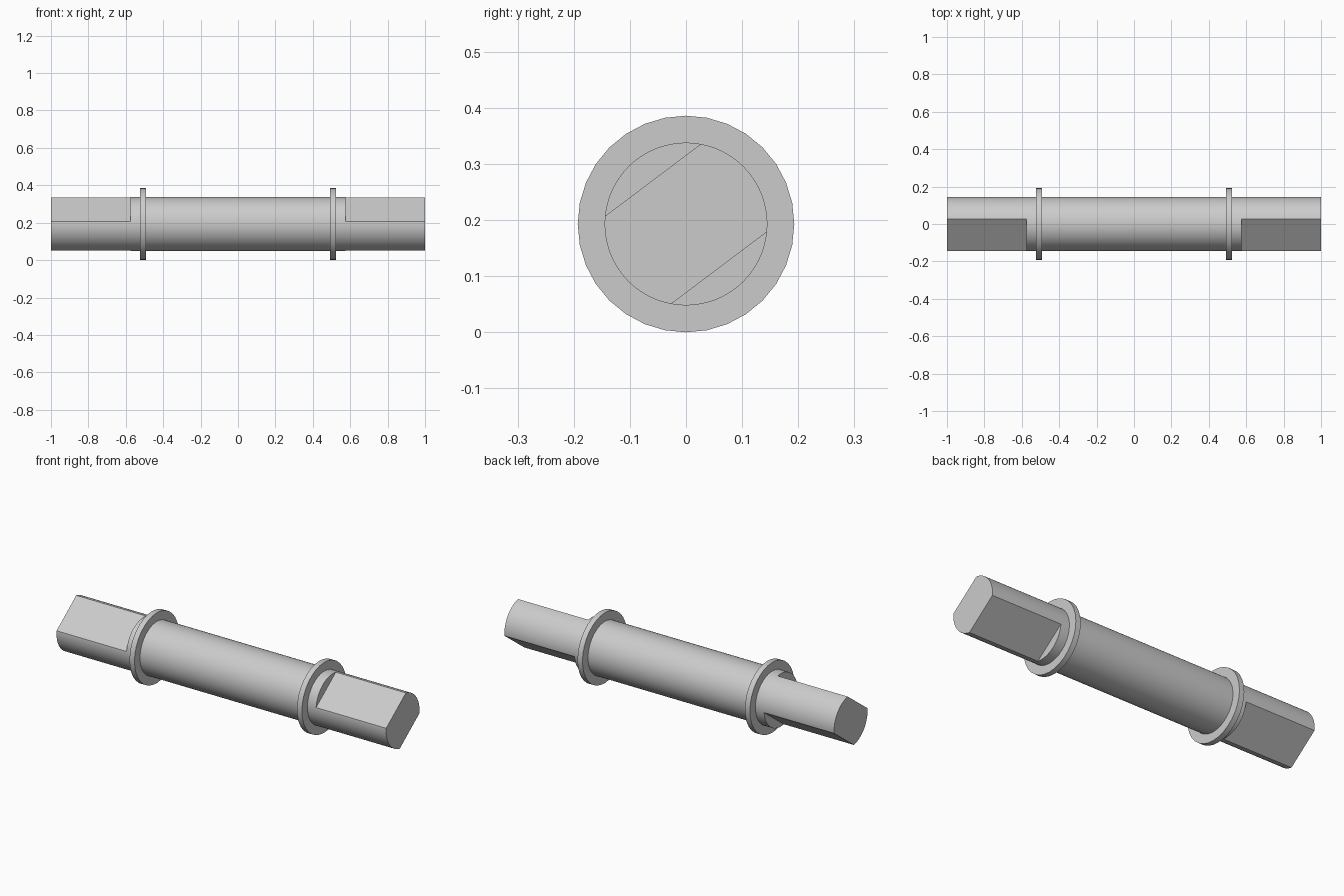
import bpy, math
from mathutils import Matrix, Vector

if "Cube" in bpy.data.objects:
    bpy.data.objects.remove(bpy.data.objects["Cube"])

R_SHAFT, R_COLLAR = 0.145, 0.193
AXIS_Z = R_COLLAR
FLAT_START, FLAT_DIST = 0.575, 0.098
FLAT_ANGLE = math.radians(37)


def x_cylinder(name, radius, length, x, sides):
    bpy.ops.mesh.primitive_cylinder_add(vertices=sides, radius=radius, depth=length,
                                        location=(x, 0, AXIS_Z), rotation=(0, math.pi / 2, 0))
    ob = bpy.context.object
    ob.name = name
    bpy.ops.object.transform_apply(location=False, rotation=True, scale=True)
    return ob


def smooth(ob):
    bpy.ops.object.select_all(action='DESELECT')
    bpy.context.view_layer.objects.active = ob
    ob.select_set(True)
    bpy.ops.object.shade_smooth_by_angle(angle=math.radians(30))


# Main shaft
shaft = x_cylinder("shaft", R_SHAFT, 2.0, 0, 96)

# Parallel tilted flats milled into both ends
cutters = []
for sx in (-1, 1):
    for side in (-1, 1):
        bpy.ops.mesh.primitive_cube_add(size=1)
        cutter = bpy.context.object
        cutter.name = "flat_cutter"
        cutter.hide_render = True
        offset = Vector((sx * (FLAT_START + 0.3), 0, side * (FLAT_DIST + 0.1)))
        cutter.data.transform(Matrix.Translation((0, 0, AXIS_Z))
                              @ Matrix.Rotation(FLAT_ANGLE, 4, 'X')
                              @ Matrix.Translation(offset)
                              @ Matrix.Diagonal((0.6, 0.6, 0.2, 1)))
        cutters.append(cutter)

bpy.context.view_layer.objects.active = shaft
for cutter in cutters:
    mod = shaft.modifiers.new("flat", 'BOOLEAN')
    mod.operation = 'DIFFERENCE'
    mod.solver = 'EXACT'
    mod.object = cutter
    bpy.ops.object.modifier_apply(modifier=mod.name)
for cutter in cutters:
    bpy.data.objects.remove(cutter)
smooth(shaft)

# Thin retaining collars
for name, x in (("left_collar", -0.508), ("right_collar", 0.508)):
    smooth(x_cylinder(name, R_COLLAR, 0.03, x, 32))
